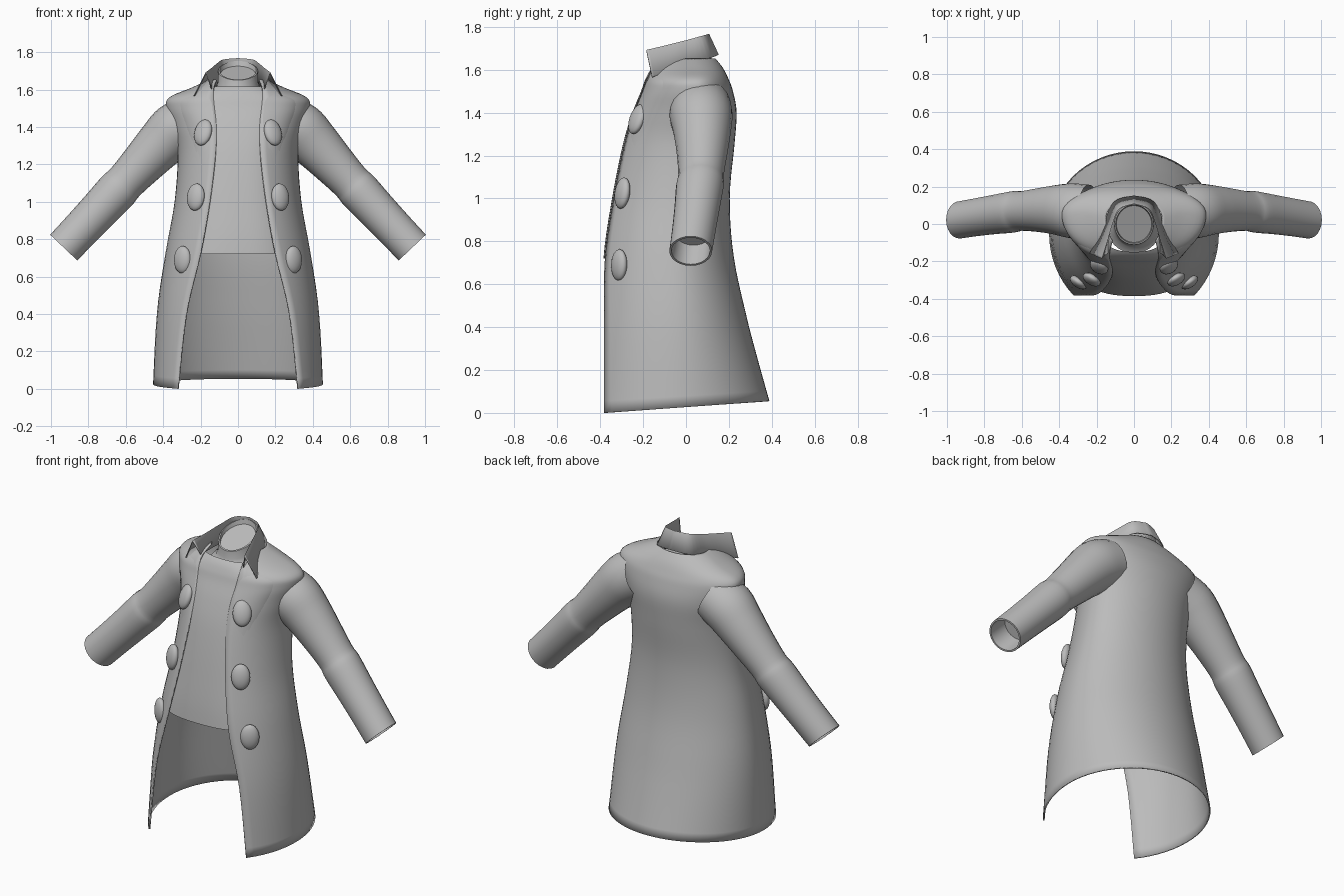
import bpy, bmesh, math
from mathutils import Vector

if "Cube" in bpy.data.objects:
    bpy.data.objects.remove(bpy.data.objects["Cube"])

cloth = bpy.data.materials.new("grey cloth")
cloth.use_nodes = True
cloth.diffuse_color = (0.5, 0.5, 0.5, 1)
cloth.node_tree.nodes["Principled BSDF"].inputs["Base Color"].default_value = (0.5, 0.5, 0.5, 1)


def spline(rows, steps):
    """Smoothly resample a list of equal-length rows."""
    out = []
    for i in range(len(rows) - 1):
        a, b = rows[max(i - 1, 0)], rows[i]
        c, d = rows[i + 1], rows[min(i + 2, len(rows) - 1)]
        for s in range(steps):
            t = s / steps
            out.append([0.5 * (2 * q + (r - p) * t + (2 * p - 5 * q + 4 * r - u) * t * t
                               + (3 * q - p - 3 * r + u) * t ** 3)
                        for p, q, r, u in zip(a, b, c, d)])
    return out + [list(rows[-1])]


def loft(name, rings, closed=False, cap_end=False, thick=0, mirror=False, angle=50):
    """Skin a list of point rings into one smooth shaded object."""
    bm = bmesh.new()
    grid = [[bm.verts.new(p) for p in ring] for ring in rings]
    n = len(grid[0])
    for lo, hi in zip(grid, grid[1:]):
        for i in range(n if closed else n - 1):
            j = (i + 1) % n
            bm.faces.new((lo[i], lo[j], hi[j], hi[i]))
    if cap_end:
        bm.faces.new(grid[-1])
    return finish(name, bm, thick, mirror, angle)


def finish(name, bm, thick=0, mirror=False, angle=50):
    bmesh.ops.recalc_face_normals(bm, faces=bm.faces)
    mesh = bpy.data.meshes.new(name)
    bm.to_mesh(mesh)
    bm.free()
    mesh.materials.append(cloth)
    obj = bpy.data.objects.new(name, mesh)
    bpy.context.collection.objects.link(obj)
    if mirror:
        mod = obj.modifiers.new("mirror", "MIRROR")
        mod.merge_threshold = 0.002
    if thick:
        mod = obj.modifiers.new("thickness", "SOLIDIFY")
        mod.thickness = thick
        mod.offset = 0
    bpy.ops.object.select_all(action="DESELECT")
    obj.select_set(True)
    bpy.context.view_layer.objects.active = obj
    bpy.ops.object.shade_smooth_by_angle(angle=math.radians(angle))
    return obj


# Coat sections: height, half width, half opening, front y, centre y, back y
sections = spline([
    (0, .45, .32, -.38, -.05, .385),
    (.4, .43, .275, -.38, -.05, .29),
    (.72, .385, .2, -.375, -.05, .22),
    (1.0, .335, .15, -.335, -.02, .2),
    (1.25, .32, .12, -.285, .02, .222),
    (1.4, .35, .115, -.24, .04, .232),
    (1.5, .38, .125, -.2, .05, .215),
    (1.555, .365, .13, -.18, .05, .195),
    (1.605, .25, .13, -.15, .05, .17),
    (1.65, .15, .115, -.09, .03, .135)], 5)


# Open coat body: from the left front edge round the back to the right
def coat_ring(z, w, opening, front, centre, back):
    first = math.acos(opening / w)
    depth = (centre - front) / math.sin(first)
    pts = []
    for i in range(49):
        a = -first + (math.pi + 2 * first) * i / 48
        s = math.sin(a)
        y = centre + s * (depth if s < 0 else back - centre)
        lift = .055 * (y + .38) / .77 * max(0, 1 - z / .4)
        pts.append((w * math.cos(a), y, z + lift))
    return pts


loft("coat_body", [coat_ring(*s) for s in sections], thick=.008)


# Shirt front panel with a turned-in hem
def shirt_ring(z, w, opening, front, centre, back, inset=0):
    pts = []
    for i in range(33):
        a = math.pi * i / 32
        c, s = math.cos(a), math.sin(a)
        x = math.copysign(abs(c) ** .77, c) * (w - .03 - inset)
        pts.append((x, centre - s ** .77 * (centre - front + .01 - inset), z))
    return pts


upper = [s for s in sections if .719 < s[0] < 1.62]
hem = [shirt_ring(upper[0][0], *upper[0][1:], inset=.03)]
loft("shirt_front", hem + [shirt_ring(*s) for s in upper])


# Neck band, tilted rim and recessed closure
def neck_ring(r, z, tilt):
    return [(r * math.cos(a), r * 1.05 * math.sin(a), z + tilt * math.sin(a))
            for a in (math.tau * i / 32 for i in range(32))]


loft("neck_band", [neck_ring(.15, 1.57, .02), neck_ring(.118, 1.6, .03),
                   neck_ring(.108, 1.64, .035), neck_ring(.106, 1.7, .05),
                   neck_ring(.098, 1.703, .05), neck_ring(.094, 1.68, .045)],
     closed=True, cap_end=True)

# Folded collar: inner stand, fold line and pointed outer flap
stand = [(0, .115, 1.64), (.085, .085, 1.635), (.12, 0, 1.62), (.135, -.09, 1.61), (.14, -.15, 1.6)]
fold = [(0, .108, 1.765), (.08, .08, 1.757), (.115, 0, 1.735), (.145, -.1, 1.71), (.172, -.185, 1.69)]
flap = [(0, .15, 1.67), (.105, .118, 1.657), (.16, 0, 1.622), (.2, -.09, 1.592), (.235, -.158, 1.565)]
loft("collar", [spline(p, 5) for p in (stand, fold, flap)], thick=.006, mirror=True, angle=40)

# Sleeves: centre x, y, z and radius, with an elbow crease and hollow cuff
path = spline([(.24, .07, 1.43, .14), (.33, .07, 1.385, .147), (.41, .075, 1.31, .134),
               (.5, .075, 1.215, .119), (.6, .07, 1.108, .106), (.645, .065, 1.06, .111),
               (.74, .052, .958, .106), (.84, .037, .852, .102), (.932, .022, .755, .1)], 4)
rings = []
for i, (x, y, z, r) in enumerate(path):
    a, b = path[max(i - 1, 0)], path[min(i + 1, len(path) - 1)]
    along = Vector(b[:3]) - Vector(a[:3])
    side = Vector((0, 1, 0))
    up = side.cross(along).normalized()
    rings.append([Vector((x, y, z)) + r * (up * math.cos(t) + side * math.sin(t))
                  for t in (math.tau * k / 24 for k in range(24))])
tip, along = Vector(path[-1][:3]), along.normalized()
for scale, back in ((.9, 0), (.86, .12)):
    rings.append([tip + (p - tip) * scale - along * back for p in rings[len(path) - 1]])
loft("sleeves", rings, closed=True, cap_end=True, mirror=True)

# Oval buttons in two columns
for row, (pos, normal) in enumerate([((.187, -.228, 1.37), (.5, -.8, .35)),
                                     ((.226, -.297, 1.025), (.5, -.85, .15)),
                                     ((.297, -.312, .69), (.55, -.8, .03))]):
    bm = bmesh.new()
    bmesh.ops.create_uvsphere(bm, u_segments=20, v_segments=12, radius=1)
    turn = Vector(normal).to_track_quat("Z", "Y").to_matrix()
    for v in bm.verts:
        v.co = Vector(pos) + turn @ Vector((v.co.x * .052, v.co.y * .074, v.co.z * .028))
    finish("buttons_row_%d" % (row + 1), bm, mirror=True)
